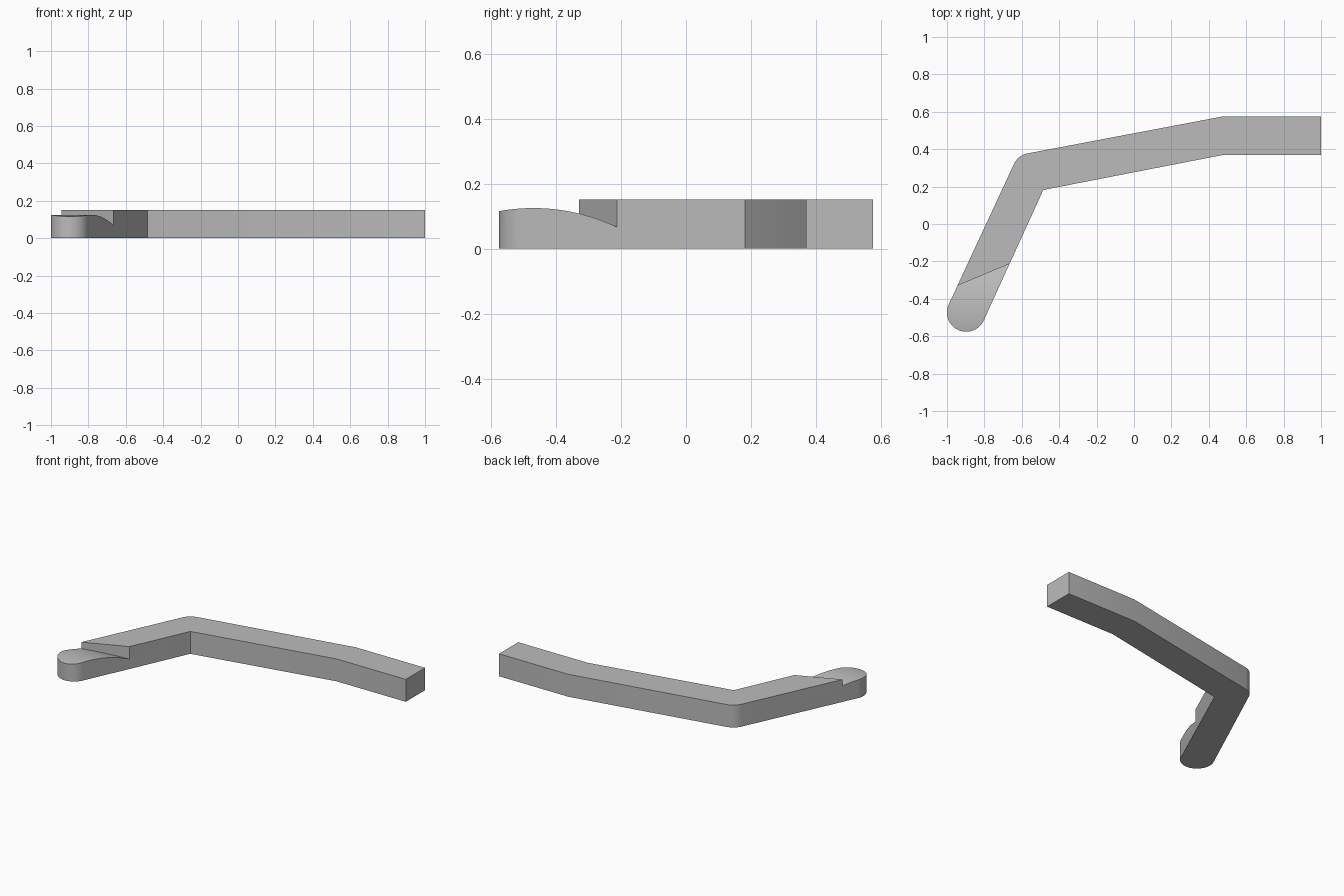
import bpy, bmesh, math
from mathutils import Vector

cube = bpy.data.objects.get("Cube")
if cube:
    bpy.data.objects.remove(cube, do_unlink=True)

HEIGHT = 0.152
SLICES = 32

grey = bpy.data.materials.new("plain grey")
grey.use_nodes = True
colour = (0.5, 0.5, 0.5, 1)
grey.diffuse_color = colour
grey.node_tree.nodes["Principled BSDF"].inputs["Base Color"].default_value = colour


def prism(outline, z0, z1):
    """Extrude a flat outline between two heights."""
    bm = bmesh.new()
    base = bm.faces.new([bm.verts.new((x, y, z0)) for x, y in outline])
    top = bmesh.ops.extrude_face_region(bm, geom=[base], use_keep_orig=True)
    for v in top["geom"]:
        if isinstance(v, bmesh.types.BMVert):
            v.co.z = z1
    bmesh.ops.recalc_face_normals(bm, faces=bm.faces)
    return bm


def make_object(name, bm):
    mesh = bpy.data.meshes.new(name)
    bm.to_mesh(mesh)
    bm.free()
    mesh.materials.append(grey)
    obj = bpy.data.objects.new(name, mesh)
    bpy.context.collection.objects.link(obj)
    return obj


def arc(centre, radius, start, end, steps):
    for i in range(steps + 1):
        a = math.radians(start + (end - start) * i / steps)
        yield (centre[0] + radius * math.cos(a), centre[1] + radius * math.sin(a))


# Outline: rounded tip, inner bend, straight end, outer bend with a small fillet
arm_angle, slope_angle = 65.2, 10.8
fillet = 0.1
tip = (-0.897, -0.473)
outline = list(arc(tip, 0.103, arm_angle - 270, arm_angle - 90, 32))
outline += [(-0.485, 0.182), (0.48, 0.37), (1, 0.37), (1, 0.576), (0.48, 0.576)]
outline += list(arc((-0.551, 0.279), fillet, slope_angle + 90, arm_angle + 90, 10))
lever = make_object("bent_lever", prism(outline, 0, HEIGHT))

# Cutter for the crowned tip: slanted step in plan, arched underside
bm = prism([(-1.1, -0.395), (-1.1, -0.8), (-0.62, -0.8), (-0.62, -0.194)], 0, 0.5)
for i in range(SLICES):
    y = -0.6 + 0.41 * i / SLICES
    bmesh.ops.bisect_plane(bm, geom=bm.verts[:] + bm.edges[:] + bm.faces[:],
                           plane_co=Vector((0, y, 0)), plane_no=Vector((0, 1, 0)))
crown = 0.595
for v in bm.verts:
    if v.co.z < 0.1:
        v.co.z = 0.125 - crown + math.sqrt(crown ** 2 - (v.co.y + 0.47) ** 2)
# Triangulate so the arched underside is well defined
bmesh.ops.triangulate(bm, faces=bm.faces[:])
cutter = make_object("tip_cutter", bm)
cutter.hide_render = True

# Cut, bake the result and drop the cutter
cut = lever.modifiers.new("tip cut", 'BOOLEAN')
cut.operation = 'DIFFERENCE'
cut.solver = 'EXACT'
cut.object = cutter
bpy.context.view_layer.update()
graph = bpy.context.evaluated_depsgraph_get()
baked = bpy.data.meshes.new_from_object(lever.evaluated_get(graph))
lever.modifiers.clear()
lever.data = baked
bpy.data.objects.remove(cutter, do_unlink=True)

# Smooth the rounded walls and crown, keeping edges sharp
bpy.ops.object.select_all(action='DESELECT')
lever.select_set(True)
bpy.context.view_layer.objects.active = lever
bpy.ops.object.shade_smooth_by_angle(angle=math.radians(25))
